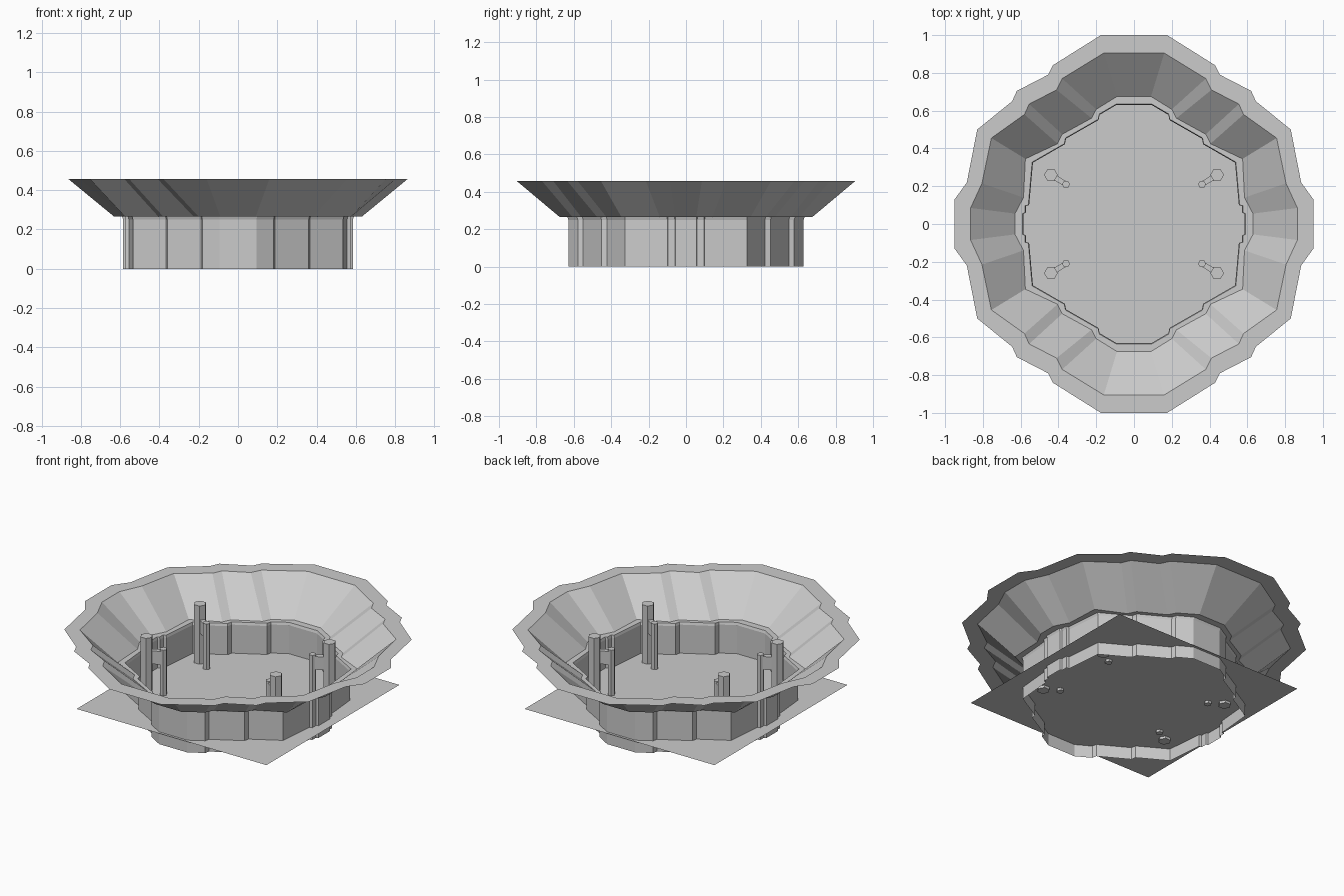
import bpy, bmesh, math
from mathutils import Matrix

if "Cube" in bpy.data.objects:
    bpy.data.objects.remove(bpy.data.objects["Cube"])


def finish(bm, name):
    me = bpy.data.meshes.new(name)
    bm.to_mesh(me)
    bm.free()
    ob = bpy.data.objects.new(name, me)
    bpy.context.collection.objects.link(ob)
    return ob


def full_loop(q):
    # mirror one quadrant of an outline into a closed loop
    half = q + [(x, -y) for x, y in reversed(q)]
    return half + [(-x, -y) for x, y in half]


# quadrant outlines, from the +y end round to the +x end
flange = [(.175, 1), (.43, .84), (.455, .79), (.62, .705), (.645, .65),
          (.83, .5), (.885, .22), (.885, .22), (.95, .13), (.95, .13)]
mouth = [(.16, .905), (.38, .77), (.41, .71), (.555, .635), (.58, .58),
         (.755, .455), (.805, .215), (.805, .215), (.865, .085), (.865, .085)]
neck = [(.09, .675), (.20, .607), (.225, .56), (.38, .475), (.405, .425),
        (.575, .345), (.585, .14), (.585, .14), (.63, .055), (.63, .055)]
wall = [(.095, .629), (.182, .578), (.188, .55), (.36, .452), (.366, .422),
        (.535, .325), (.555, .1), (.572, .096), (.572, .06), (.585, .055)]
lip = [(x * 1.008, y * 1.008) for x, y in wall]

# shell: flat flange, flared bowl, ledge and vertical wall
bm = bmesh.new()
rings = []
for outline, z in ((flange, .458), (mouth, .458), (neck, .265),
                   (lip, .265), (wall, .25), (wall, 0)):
    rings.append([bm.verts.new((x, y, z)) for x, y in full_loop(outline)])
for a, b in zip(rings, rings[1:]):
    n = len(a)
    for i in range(n):
        j = (i + 1) % n
        bm.faces.new((a[i], b[i], b[j], a[j]))
bmesh.ops.remove_doubles(bm, verts=bm.verts, dist=.0005)
bmesh.ops.recalc_face_normals(bm, faces=bm.faces)
finish(bm, "bowl_shell")

# square floor sheet cutting through the wall
bm = bmesh.new()
bmesh.ops.create_grid(bm, x_segments=1, y_segments=1, size=.645,
                      matrix=Matrix.Translation((0, 0, .075)))
finish(bm, "floor_sheet")


def hex_post(bm, x, y, r, z0, z1):
    bmesh.ops.create_cone(bm, cap_ends=True, segments=6, radius1=r, radius2=r, depth=z1 - z0,
                          matrix=Matrix.Translation((x, y, (z0 + z1) / 2))
                          @ Matrix.Rotation(math.pi / 6, 4, 'Z'))


# four pairs of hexagonal posts, each joined by a bar
for sx in (-1, 1):
    for sy in (-1, 1):
        bm = bmesh.new()
        hex_post(bm, .44 * sx, .26 * sy, .036, .06, .432)
        hex_post(bm, .36 * sx, .21 * sy, .021, .06, .355)
        bmesh.ops.create_cube(bm, size=1, matrix=Matrix.Translation((.4 * sx, .235 * sy, .305))
                              @ Matrix.Rotation(math.atan2(.05 * sy, .08 * sx), 4, 'Z')
                              @ Matrix.Diagonal((.09, .028, .08, 1)))
        finish(bm, "post_pair")
